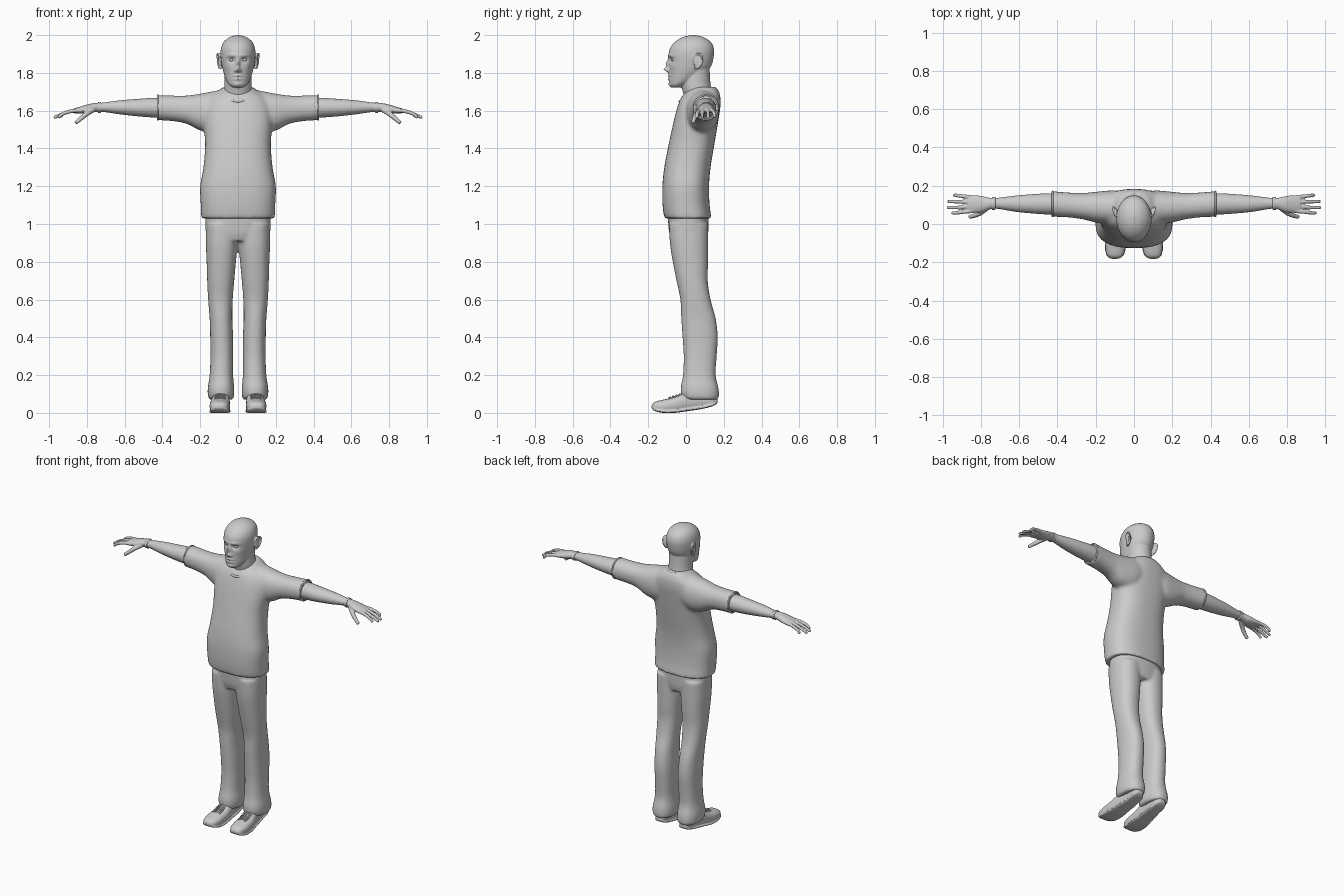
import bpy
import bmesh
from math import sin, cos, pi, exp
from mathutils import Matrix, Vector

cube = bpy.data.objects.get("Cube")
if cube:
    bpy.data.objects.remove(cube, do_unlink=True)

grey = bpy.data.materials.new("plain_grey")
grey.use_nodes = True
grey.diffuse_color = (0.6, 0.6, 0.6, 1)
grey.node_tree.nodes["Principled BSDF"].inputs["Base Color"].default_value = grey.diffuse_color
grey.node_tree.nodes["Principled BSDF"].inputs["Roughness"].default_value = 0.6


def skin(bm, loops, closed=False):
    """Bridge equal-length loops of points, capping the ends unless closed."""
    rows = [[bm.verts.new(p) for p in loop] for loop in loops]
    pairs = list(zip(rows, rows[1:]))
    if closed:
        pairs.append((rows[-1], rows[0]))
    for low, high in pairs:
        for i in range(len(low)):
            j = (i + 1) % len(low)
            bm.faces.new((low[i], low[j], high[j], high[i]))
    if not closed:
        bm.faces.new(rows[0][::-1])
        bm.faces.new(rows[-1])


def spline(points, steps):
    """Smooth curve through tuples of any length."""
    padded = [points[0], *points, points[-1]]
    result = []
    for a, b, c, d in zip(padded, padded[1:], padded[2:], padded[3:]):
        for k in range(steps):
            t = k / steps
            result.append([q + t / 2 * (r - p + t * (2 * p - 5 * q + 4 * r - s + t * (3 * (q - r) + s - p)))
                           for p, q, r, s in zip(a, b, c, d)])
    return result + [list(points[-1])]


def loft(bm, rings, axis="z", sides=(1,), power=2, segments=48, steps=6):
    """Each ring holds a position on the axis, then low and high for both cross directions."""
    for side in sides:
        loops = []
        for t, a0, a1, b0, b1 in spline(rings, steps):
            loop = []
            for i in range(segments):
                c, s = cos(2 * pi * i / segments), sin(2 * pi * i / segments)
                bend = max(abs(c) ** power + abs(s) ** power, 1e-6) ** (-1 / power)
                a = (a0 + a1) / 2 + (a1 - a0) / 2 * c * bend
                b = (b0 + b1) / 2 + (b1 - b0) / 2 * s * bend
                x, y, z = {"x": (t, a, b), "y": (a, t, b), "z": (a, b, t)}[axis]
                loop.append((side * x, y, z))
            loops.append(loop)
        skin(bm, loops)


def tube(bm, points, radius, sides=(1,), closed=False, steps=4, tip=1.0):
    """Round tube through points, tapering towards its tip."""
    for side in sides:
        path = [Vector(p) for p in (points if closed else spline(points, steps))]
        loops = []
        for i, p in enumerate(path):
            after = path[(i + 1) % len(path)] if closed else path[min(i + 1, len(path) - 1)]
            before = path[i - 1] if closed or i else path[0]
            turn = (after - before).to_track_quat("Z", "Y")
            r = radius * (1 + (tip - 1) * i / len(path))
            ring = [p + turn @ Vector((r * cos(k * pi / 6), r * sin(k * pi / 6), 0)) for k in range(12)]
            loops.append([(side * q.x, q.y, q.z) for q in ring])
        skin(bm, loops, closed)


def ball(bm, centre, size, sides=(1, -1)):
    for side in sides:
        place = Matrix.Translation((side * centre[0], *centre[1:])) @ Matrix.Diagonal((*size, 1))
        bmesh.ops.create_uvsphere(bm, u_segments=24, v_segments=16, radius=1, matrix=place)


def finish(bm, name, voxel=None, smooth=0):
    """Turn the mesh into an object, fusing overlapping volumes if a voxel size is given."""
    bmesh.ops.recalc_face_normals(bm, faces=bm.faces[:])
    for face in bm.faces:
        face.smooth = True
    mesh = bpy.data.meshes.new(name)
    bm.to_mesh(mesh)
    bm.free()
    mesh.materials.append(grey)
    obj = bpy.data.objects.new(name, mesh)
    bpy.context.collection.objects.link(obj)
    if voxel:
        fuse = obj.modifiers.new("fuse", "REMESH")
        fuse.mode = "VOXEL"
        fuse.voxel_size = voxel
        fuse.use_smooth_shade = True
        soften = obj.modifiers.new("soften", "SMOOTH")
        soften.factor = 0.5
        soften.iterations = smooth
    return obj


BOTH = (1, -1)

# Head and neck
bm = bmesh.new()
skull = [(1.722, .025, -.075, -.03), (1.735, .046, -.086, .0), (1.76, .062, -.089, .05),
         (1.8, .076, -.09, .105), (1.84, .086, -.09, .135), (1.89, .092, -.092, .147),
         (1.93, .09, -.085, .147), (1.965, .075, -.057, .13), (1.99, .043, -.015, .09),
         (2.0, .008, .03, .05)]
loft(bm, [(z, -w, w, front, back) for z, w, front, back in skull], segments=128, steps=10)

# Facial relief: x, z, x spread, z spread, push along y
relief = [(0, 1.818, .011, .012, -.028), (0, 1.848, .009, .022, -.018),
          (.013, 1.812, .007, .007, -.012), (.033, 1.869, .018, .012, .014),
          (.03, 1.893, .03, .009, -.006), (0, 1.784, .022, .006, -.008),
          (0, 1.767, .02, .006, -.008), (0, 1.776, .026, .003, .005),
          (0, 1.738, .02, .012, -.006), (.052, 1.835, .02, .02, -.004)]
for v in bm.verts:
    if v.co.y < -.02:
        v.co.y += sum(push * exp(-((abs(v.co.x) - x) / sx) ** 2 - ((v.co.z - z) / sz) ** 2)
                      for x, z, sx, sz, push in relief)
loft(bm, [(1.6, -.09, .09, .0, .15), (1.68, -.078, .078, -.012, .142),
          (1.74, -.072, .072, -.025, .13), (1.82, -.07, .07, -.02, .125)])
ball(bm, (.096, .062, 1.86), (.009, .022, .04))
tube(bm, [(.09, .045, 1.825), (.1, .068, 1.83), (.108, .088, 1.87), (.108, .075, 1.9),
          (.1, .048, 1.895), (.093, .042, 1.87)], .006, BOTH)
finish(bm, "head", .004, 3)

# Eyes
bm = bmesh.new()
ball(bm, (.033, -.067, 1.869), (.014, .012, .009))
finish(bm, "eyes")

# Shirt body with short sleeves
bm = bmesh.new()
body = [(1.03, .195, -.115, .135), (1.1, .197, -.124, .125), (1.2, .2, -.125, .122),
        (1.3, .183, -.115, .13), (1.42, .174, -.092, .15), (1.54, .182, -.066, .17),
        (1.62, .175, -.045, .182), (1.67, .15, -.025, .182), (1.7, .11, .0, .175),
        (1.725, .08, .03, .16)]
loft(bm, [(z, -w, w, front, back) for z, w, front, back in body], power=2.5)
loft(bm, [(.05, .01, .17, 1.53, 1.715), (.12, .0, .175, 1.485, 1.705), (.2, .008, .168, 1.495, 1.69),
          (.27, .025, .162, 1.53, 1.68), (.35, .035, .165, 1.545, 1.68),
          (.43, .038, .172, 1.55, 1.683)], "x", BOTH, power=2.2)
finish(bm, "shirt", .01, 8)

# Collar and hems
bm = bmesh.new()
turns = [2 * pi * i / 48 for i in range(48)]
tube(bm, [(.088 * cos(t), .06 + .092 * sin(t), 1.702 + .035 * sin(t) - .018 * sin(t) ** 2)
          for t in turns], .007, closed=True)
finish(bm, "shirt_collar")
bm = bmesh.new()
tube(bm, [(.425, .105 + .064 * cos(t), 1.617 + .064 * sin(t)) for t in turns], .005, BOTH, closed=True)
finish(bm, "sleeve_hems")

# Bare arms, hands and fingers
bm = bmesh.new()
loft(bm, [(.35, .05, .16, 1.56, 1.668), (.45, .05, .16, 1.564, 1.668), (.53, .055, .156, 1.57, 1.662),
          (.62, .064, .148, 1.58, 1.655), (.72, .08, .136, 1.594, 1.642), (.76, .074, .138, 1.592, 1.64),
          (.8, .06, .147, 1.585, 1.632), (.85, .06, .15, 1.585, 1.617),
          (.87, .068, .145, 1.587, 1.612)], "x", BOTH)
for root, tip_x, tip_y in [(.07, .95, .058), (.092, .975, .086), (.115, .973, .117), (.138, .94, .15)]:
    tube(bm, [(.83, root, 1.602), (.885, (root + tip_y) / 2, 1.597), (.93, tip_y, 1.582),
              (tip_x, tip_y, 1.563)], .0115, BOTH, tip=.7)
tube(bm, [(.77, .085, 1.605), (.8, .06, 1.585), (.83, .045, 1.56), (.86, .037, 1.535)], .016, BOTH, tip=.6)
finish(bm, "arms_and_hands", .004, 2)

# Wrist bands
bm = bmesh.new()
loft(bm, [(.725, .075, .14, 1.59, 1.645), (.733, .073, .141, 1.588, 1.647),
          (.742, .074, .14, 1.589, 1.645)], "x", BOTH)
finish(bm, "wrist_bands")

# Trousers: hips and two flared legs
bm = bmesh.new()
loft(bm, [(.91, -.16, .16, -.075, .108), (.96, -.171, .171, -.09, .118),
          (1.07, -.172, .172, -.098, .12)], power=2.4)
loft(bm, [(.07, .032, .148, .0, .165), (.085, .022, .158, -.022, .174), (.13, .02, .16, -.028, .172),
          (.2, .026, .15, -.016, .157), (.3, .026, .146, -.012, .162), (.4, .026, .147, -.018, .168),
          (.5, .03, .15, -.025, .157), (.6, .028, .158, -.03, .13), (.7, .02, .163, -.05, .115),
          (.8, .011, .166, -.07, .117), (.9, .002, .17, -.085, .118),
          (1.0, .0, .17, -.09, .118)], "z", BOTH, power=2.3)
finish(bm, "trousers", .008, 6)

# Shoes with a sole rim
shoe = [(-.182, .085, .118, .025, .04), (-.165, .058, .14, .01, .058), (-.12, .044, .15, .0, .07),
        (-.06, .042, .148, .0, .085), (.0, .044, .138, .008, .11), (.08, .047, .126, .02, .12),
        (.14, .052, .122, .035, .1), (.166, .07, .105, .05, .075)]
bm = bmesh.new()
loft(bm, shoe, "y", BOTH, power=2.4)
loft(bm, [(y, a - .003, b + .003, low, low + .016) for y, a, b, low, high in shoe], "y", BOTH, power=3)
finish(bm, "shoes", .005, 2)

# Crossed laces
bm = bmesh.new()
for i in range(4):
    y, z = -.085 + i * .018, .079 + i * .006
    for slant in (-.008, .008):
        tube(bm, [(.068, y - slant, z - .006), (.095, y, z + .003), (.122, y + slant, z - .006)], .004, BOTH)
finish(bm, "shoe_laces")
